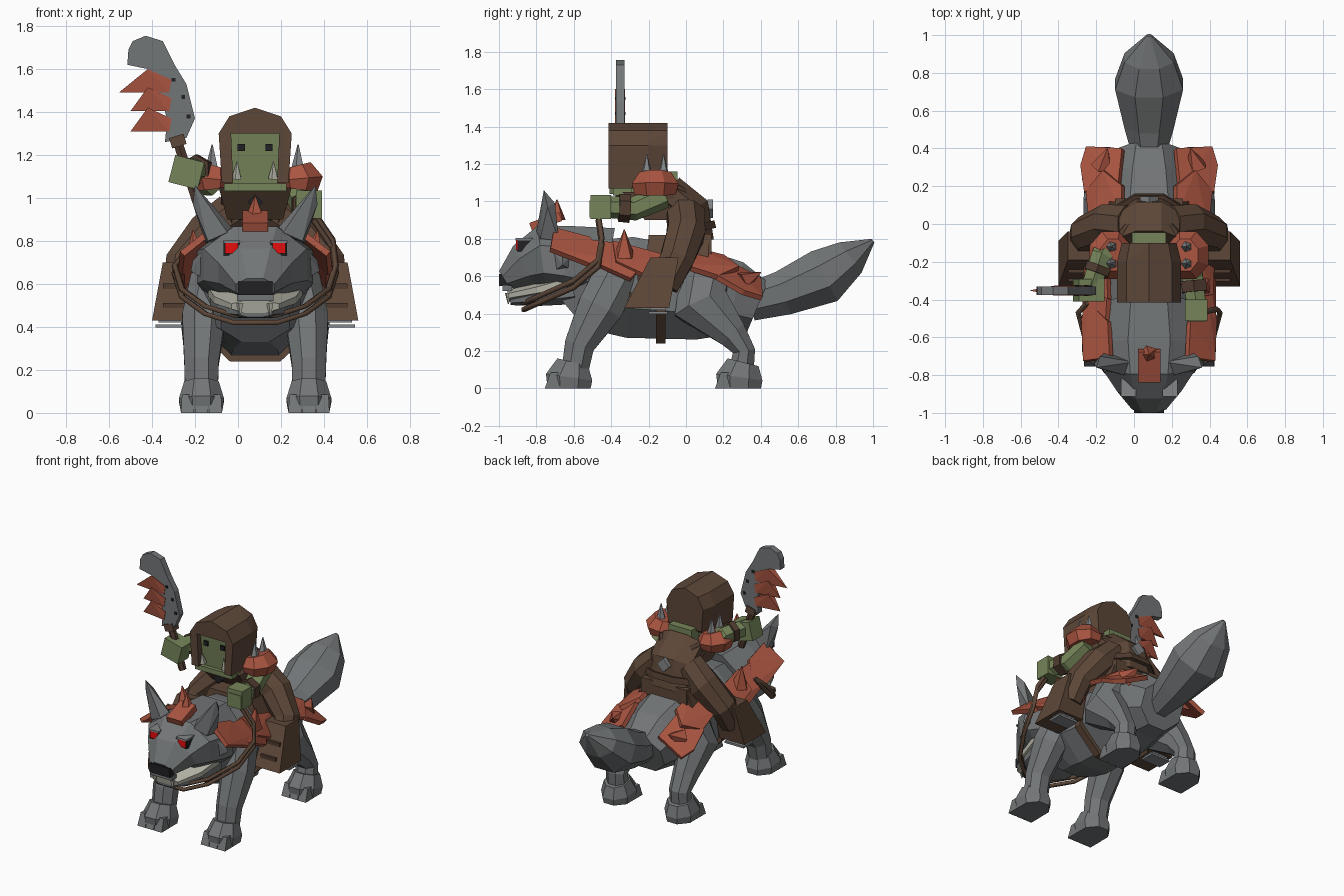
import bpy, bmesh, math
from mathutils import Vector, Euler

cube = bpy.data.objects.get("Cube")
if cube:
    bpy.data.objects.remove(cube)

MIDLINE = Vector((0.08, 0, 0))      # the beast stands a little left of centre
SIDES = ((1, "left"), (-1, "right"))


def material(name, red, green, blue):
    mat = bpy.data.materials.new(name)
    mat.use_nodes = True
    mat.diffuse_color = (red, green, blue, 1)
    shader = mat.node_tree.nodes["Principled BSDF"]
    shader.inputs["Base Color"].default_value = (red, green, blue, 1)
    shader.inputs["Roughness"].default_value = 0.9
    return mat


FUR = material("grey_fur", .17, .18, .185)
LEATHER = material("brown_leather", .11, .063, .04)
STRAP = material("dark_leather", .08, .045, .029)
RUST = material("rusty_armour", .4, .09, .052)
SKIN = material("green_skin", .18, .235, .1)
GLOW = material("red_eye", 1, .005, .005)
BLACK = material("black", .015, .015, .017)
BONE = material("bone", .45, .45, .38)
STEEL = material("steel", .23, .24, .25)


def finish(name, bm, mat):
    """Turn a bmesh built around the midline into a flat-shaded object."""
    bmesh.ops.recalc_face_normals(bm, faces=bm.faces)
    mesh = bpy.data.meshes.new(name)
    bm.to_mesh(mesh)
    bm.free()
    mesh.materials.append(mat)
    obj = bpy.data.objects.new(name, mesh)
    obj.location = MIDLINE
    bpy.context.collection.objects.link(obj)


def loft(name, sections, mat, sides=8, side=1):
    """Skin rings (x, y, z, half width, half depth) that follow their own path."""
    bm = bmesh.new()
    centres = [Vector((s[0] * side, s[1], s[2])) for s in sections]
    last, fit = len(sections) - 1, 1 / math.cos(math.pi / sides)
    rings = []
    for i, section in enumerate(sections):
        along = (centres[min(i + 1, last)] - centres[max(i - 1, 0)]).normalized()
        across = (Vector((1, 0, 0)) - along * along.x).normalized()
        up = along.cross(across)
        ring = []
        for k in range(sides):
            angle = math.tau * (k + .5) / sides
            ring.append(bm.verts.new(centres[i] + fit * (
                across * section[3] * math.cos(angle) + up * section[4] * math.sin(angle))))
        rings.append(ring)
    for low, high in zip(rings, rings[1:]):
        for k in range(sides):
            n = (k + 1) % sides
            bm.faces.new((low[k], low[n], high[n], high[k]))
    bm.faces.new(rings[0])
    bm.faces.new(rings[-1])
    finish(name, bm, mat)


def hull(name, points, mat, side=1):
    bm = bmesh.new()
    for x, y, z in points:
        bm.verts.new((x * side, y, z))
    made = bmesh.ops.convex_hull(bm, input=bm.verts)
    spare = {g for g in made["geom_interior"] + made["geom_unused"] if isinstance(g, bmesh.types.BMVert)}
    bmesh.ops.delete(bm, geom=list(spare), context="VERTS")
    bmesh.ops.dissolve_limit(bm, angle_limit=.02, verts=bm.verts, edges=bm.edges)
    finish(name, bm, mat)


def frustum(name, low, high, z_low, z_high, mat, side=1):
    """Tapered block; low and high are (x min, x max, y min, y max)."""
    points = [(x, y, z) for r, z in ((low, z_low), (high, z_high)) for x in r[:2] for y in r[2:]]
    hull(name, points, mat, side)


def box(name, centre, size, mat, side=1, turn=(0, 0, 0)):
    rotation = Euler(turn).to_matrix()
    signs = [(i, j, k) for i in (-.5, .5) for j in (-.5, .5) for k in (-.5, .5)]
    hull(name, [rotation @ Vector([a * b for a, b in zip(s, size)]) + Vector(centre) for s in signs], mat, side)


def slab(name, corners, mat, side=1, thickness=.03):
    corners = [Vector(c) for c in corners]
    normal = (corners[2] - corners[0]).cross(corners[3] - corners[1]).normalized() * thickness
    hull(name, corners + [c + normal for c in corners], mat, side)


def spike(name, base, tip, radius, mat, side=1):
    loft(name, [(*base, radius, radius), (*tip, .002, .002)], mat, 5, side)


def extrude(name, outline, y_front, y_back, mat):
    """Solid from an (x, z) outline, pushed along y."""
    bm = bmesh.new()
    face = bm.faces.new([bm.verts.new((x, y_front, z)) for x, z in outline])
    pushed = bmesh.ops.extrude_face_region(bm, geom=[face])["geom"]
    verts = [v for v in pushed if isinstance(v, bmesh.types.BMVert)]
    bmesh.ops.translate(bm, vec=(0, y_back - y_front, 0), verts=verts)
    finish(name, bm, mat)


def cord(name, points, radius, mat):
    curve = bpy.data.curves.new(name, "CURVE")
    curve.dimensions, curve.bevel_depth, curve.bevel_resolution = "3D", radius, 0
    curve.use_fill_caps = True
    line = curve.splines.new("POLY")
    line.points.add(len(points) - 1)
    for target, point in zip(line.points, points):
        target.co = (*point, 1)
    curve.materials.append(mat)
    obj = bpy.data.objects.new(name, curve)
    obj.location = MIDLINE
    bpy.context.collection.objects.link(obj)


# Beast: body, tail, head and jaw
loft("body", [(0, -.63, .43, .16, .13), (0, -.5, .54, .25, .26), (0, -.3, .54, .27, .27),
              (0, .08, .5, .25, .24), (0, .26, .48, .21, .2), (0, .38, .43, .16, .15)], FUR)
loft("tail", [(0, .34, .46, .08, .1), (0, .52, .51, .13, .12), (0, .74, .6, .18, .15),
              (0, .88, .7, .13, .1), (0, 1, .79, .012, .012)], FUR)
loft("head", [(0, -.42, .64, .23, .22), (0, -.64, .68, .27, .19), (0, -.77, .69, .24, .18),
              (0, -.86, .65, .17, .13), (0, -.97, .58, .09, .055)], FUR)
loft("teeth", [(0, -.64, .565, .22, .05), (0, -.8, .525, .19, .04), (0, -.95, .495, .11, .03)], BONE)
loft("jaw", [(0, -.6, .52, .21, .07), (0, -.8, .485, .175, .045), (0, -.94, .465, .08, .02)], FUR)
box("nose", (0, -.975, .58), (.16, .05, .065), BLACK)
box("upper_lip", (0, -.955, .535), (.17, .05, .03), FUR)
box("brow_plate", (0, -.75, .89), (.12, .17, .05), RUST, turn=(.35, 0, 0))
spike("brow_spike", (0, -.69, .9), (0, -.69, 1.01), .04, RUST)

for side, label in SIDES:
    # Beast: ears, cheeks, eyes, fangs and legs
    hull(label + "_ear", [(.08, -.73, .83), (.23, -.68, .79), (.13, -.8, .84), (.22, -.78, .8),
                          (.28, -.76, 1.06), (.26, -.7, .99), (.29, -.74, .97)], FUR, side)
    hull(label + "_cheek", [(.2, -.74, .6), (.22, -.74, .78), (.18, -.55, .6), (.2, -.55, .78),
                            (.3, -.66, .66), (.29, -.66, .71)], FUR, side)
    box(label + "_eye", (.11, -.858, .766), (.06, .1, .05), GLOW, side)
    box(label + "_eyelid", (.11, -.852, .797), (.08, .12, .012), STEEL, side)
    box(label + "_eye_socket", (.11, -.85, .765), (.076, .1, .064), BLACK, side)
    spike(label + "_fang", (.07, -.95, .51), (.07, -.95, .45), .015, BONE, side)
    loft(label + "_front_leg", [(.2, -.34, .66, .09, .12), (.24, -.46, .43, .1, .12),
                                (.25, -.57, .23, .08, .08), (.25, -.6, .06, .075, .07)], FUR, 8, side)
    loft(label + "_hind_leg", [(.18, .1, .61, .1, .13), (.24, .08, .45, .11, .15),
                               (.25, .25, .29, .08, .08), (.25, .31, .2, .07, .06),
                               (.25, .29, .06, .07, .07)], FUR, 8, side)
    for place, middle in (("front", -.625), ("hind", .285)):
        loft(f"{label}_{place}_paw", [(.25, middle, 0, .095, .115), (.25, middle, .06, .105, .125),
                                      (.25, middle + .02, .14, .08, .085)], FUR, 8, side)
        for toe in (-1, 0, 1):
            x, y = .25 + toe * .065, middle - .13
            frustum(f"{label}_{place}_toe", (x - .031, x + .031, y, y + .1),
                    (x - .026, x + .026, y + .03, y + .1), 0, .085, FUR, side)

    # Beast: ragged armour along the neck and the haunches
    plates = {
        "neck": [(.19, -.71, .84), (.33, -.73, .73), (.34, -.5, .64), (.3, -.42, .67), (.2, -.52, .79)],
        "collar": [(.21, -.54, .78), (.33, -.5, .66), (.33, -.3, .57), (.29, -.24, .64), (.2, -.38, .76)],
        "shoulder": [(.2, -.4, .77), (.32, -.38, .66), (.33, -.14, .55), (.31, -.03, .54), (.21, -.1, .69)],
        "hip": [(.13, .04, .73), (.3, -.02, .64), (.32, .17, .58), (.23, .28, .63), (.13, .2, .69)],
        "rump": [(.15, .2, .67), (.33, .16, .58), (.35, .3, .5), (.32, .4, .47), (.13, .39, .57)],
    }
    for place, corners in plates.items():
        slab(f"{label}_{place}_plate", corners, RUST, side)
        a, b, c, d, e = [Vector(p) for p in corners]
        lift = (c - a).cross(d - b).normalized() * .025
        slab(f"{label}_{place}_ridge", [b + lift, b.lerp(a, .4) + lift, d.lerp(e, .4) + lift, c + lift],
             RUST, side, .02)
    spike(label + "_shoulder_spike", (.27, -.33, .7), (.29, -.33, .85), .05, RUST, side)
    spike(label + "_rump_spike", (.25, .3, .57), (.22, .4, .62), .05, RUST, side)

    # Rider: leg, boot and stirrup
    loft(label + "_thigh", [(.1, 0, .93, .1, .1), (.22, 0, .83, .1, .1), (.34, -.05, .69, .08, .09),
                            (.36, -.12, .55, .07, .08)], LEATHER, 8, side)
    frustum(label + "_boot", (.28, .48, -.33, -.09), (.27, .43, -.19, -.04), .43, .7, LEATHER, side)
    box(label + "_stirrup", (.39, -.15, .405), (.15, .1, .014), STEEL, side)
    box(label + "_stirrup_bar", (.39, -.15, .43), (.12, .08, .02), STEEL, side)
    for height in (.5, .59):
        box(label + "_boot_strap", (.37, -.26 + (height - .5) * .5, height), (.12, .09, .025), STRAP, side)

    # Rider: spiked shoulder pad, tusk and eye
    loft(label + "_shoulder_pad", [(.2, -.165, 1.04, .09, .11), (.205, -.165, 1.09, .11, .125),
                                   (.19, -.165, 1.15, .07, .085)], RUST, 8, side)
    for y in (-.21, -.12):
        spike(label + "_pad_spike", (.2, y, 1.13), (.2, y, 1.25), .028, STEEL, side)
    spike(label + "_tusk", (.085, -.385, 1.09), (.085, -.4, 1.17), .02, BONE, side)
    box(label + "_rider_eye", (.065, -.383, 1.235), (.033, .012, .033), BLACK, side)

# Saddle, girth and reins
frustum("saddle", (-.25, .25, -.22, .12), (-.17, .17, -.2, .12), .6, .82, LEATHER)
box("saddle_back", (0, .1, .77), (.36, .07, .11), LEATHER)
loft("girth", [(0, -.16, .51, .285, .27), (0, -.11, .51, .285, .27)], LEATHER)
half = [(.27, -.47, .9), (.36, -.45, .77), (.375, -.47, .65), (.34, -.6, .54), (.23, -.78, .46), (.1, -.87, .42)]
for gap in (0, .035):
    right = [(-x, y, z + gap) for x, y, z in half[:1:-1]]
    left = [(x, y, z + gap) for x, y, z in half]
    cord("reins", left + right + [(-.33, -.42, .74)], .015, LEATHER)

# Rider: torso, belts, scarf and hooded head
loft("torso", [(0, .05, .78, .18, .1), (0, .02, .95, .16, .11), (0, -.1, 1.05, .16, .1)], LEATHER)
loft("belt", [(0, .045, .83, .185, .12), (0, .035, .87, .185, .12)], STRAP)
for side, label in SIDES:
    cord(label + "_chest_belt", [(.15 * side, -.16, 1.06), (.14 * side, -.04, 1.07), (0, .12, .97),
                                 (-.17 * side, .06, .88), (-.1 * side, -.1, .9)], .018, STRAP)
box("back_buckle", (0, .13, .96), (.07, .03, .07), STEEL, turn=(0, .78, 0))
frustum("scarf", (-.13, .13, -.22, 0), (-.17, .17, -.34, -.08), .9, 1.05, LEATHER)
box("scarf_buckle", (0, -.32, .98), (.05, .04, .05), BLACK, turn=(0, .78, 0))
frustum("face", (-.11, .11, -.36, -.15), (-.115, .115, -.38, -.15), 1.03, 1.32, SKIN)
box("jowl", (0, -.34, 1.05), (.29, .1, .035), SKIN)
box("nape", (0, -.09, 1.11), (.18, .09, .1), SKIN)
arch = [(-.155, 1.07), (-.17, 1.3), (-.12, 1.38), (0, 1.42), (.12, 1.38), (.17, 1.3), (.155, 1.07)]
hood_points = [(x, y, z) for x, z in arch for y in (-.36, -.2)]
hood_points += [(x * .85, -.1, max(z, 1.14)) for x, z in arch]
hull("hood", hood_points, LEATHER)
inner = [(x * .66, min(z, 1.3)) for x, z in (arch[6], arch[5], arch[1], arch[0])]
extrude("hood_rim", arch + inner, -.415, -.35, LEATHER)

# Rider: arms and blocky fists
loft("left_arm", [(.2, -.12, 1.03, .06, .06), (.23, -.28, .96, .055, .055), (.25, -.42, .97, .05, .05)], SKIN, 6)
loft("left_wristband", [(.235, -.3, .962, .067, .067), (.24, -.36, .965, .064, .064)], STRAP, 6)
box("left_fist", (.25, -.455, .97), (.12, .11, .13), SKIN)
box("left_knuckles", (.255, -.5, .96), (.1, .03, .09), SKIN)
loft("right_arm", [(-.2, -.11, 1.06, .06, .06), (-.25, -.17, 1.12, .055, .055), (-.31, -.34, 1.13, .05, .05)], SKIN, 6)
loft("right_wristband", [(-.265, -.22, 1.125, .067, .067), (-.28, -.26, 1.128, .064, .064)], STRAP, 6)
box("right_fist", (-.32, -.35, 1.12), (.14, .12, .13), SKIN, turn=(0, .25, 0))

# Notched cleaver with rusty teeth
extrude("cleaver_blade", [(-.32, 1.28), (-.42, 1.26), (-.41, 1.36), (-.43, 1.45), (-.46, 1.54), (-.5, 1.6),
                          (-.595, 1.62), (-.59, 1.69), (-.57, 1.73), (-.51, 1.755), (-.43, 1.73),
                          (-.375, 1.62), (-.32, 1.53), (-.28, 1.37)], -.375, -.33, FUR)
for tip_x, tip_z in ((-.635, 1.49), (-.58, 1.405), (-.58, 1.31)):
    hull("cleaver_tooth", [(x, y, z) for y in (-.379, -.326) for x, z in
                           ((-.5, tip_z + .11), (-.39, tip_z + .06), (-.4, tip_z))] +
         [(tip_x, -.352, tip_z)], RUST)
loft("cleaver_handle", [(-.27, -.352, .98, .022, .022), (-.37, -.352, 1.29, .022, .022)], STRAP, 6)
box("cleaver_collar", (-.36, -.352, 1.265), (.07, .06, .05), LEATHER, turn=(0, -.3, 0))
for x, z in ((-.31, 1.38), (-.335, 1.47), (-.38, 1.55)):
    box("rivet", (x, -.352, z), (.018, .055, .018), BLACK)
